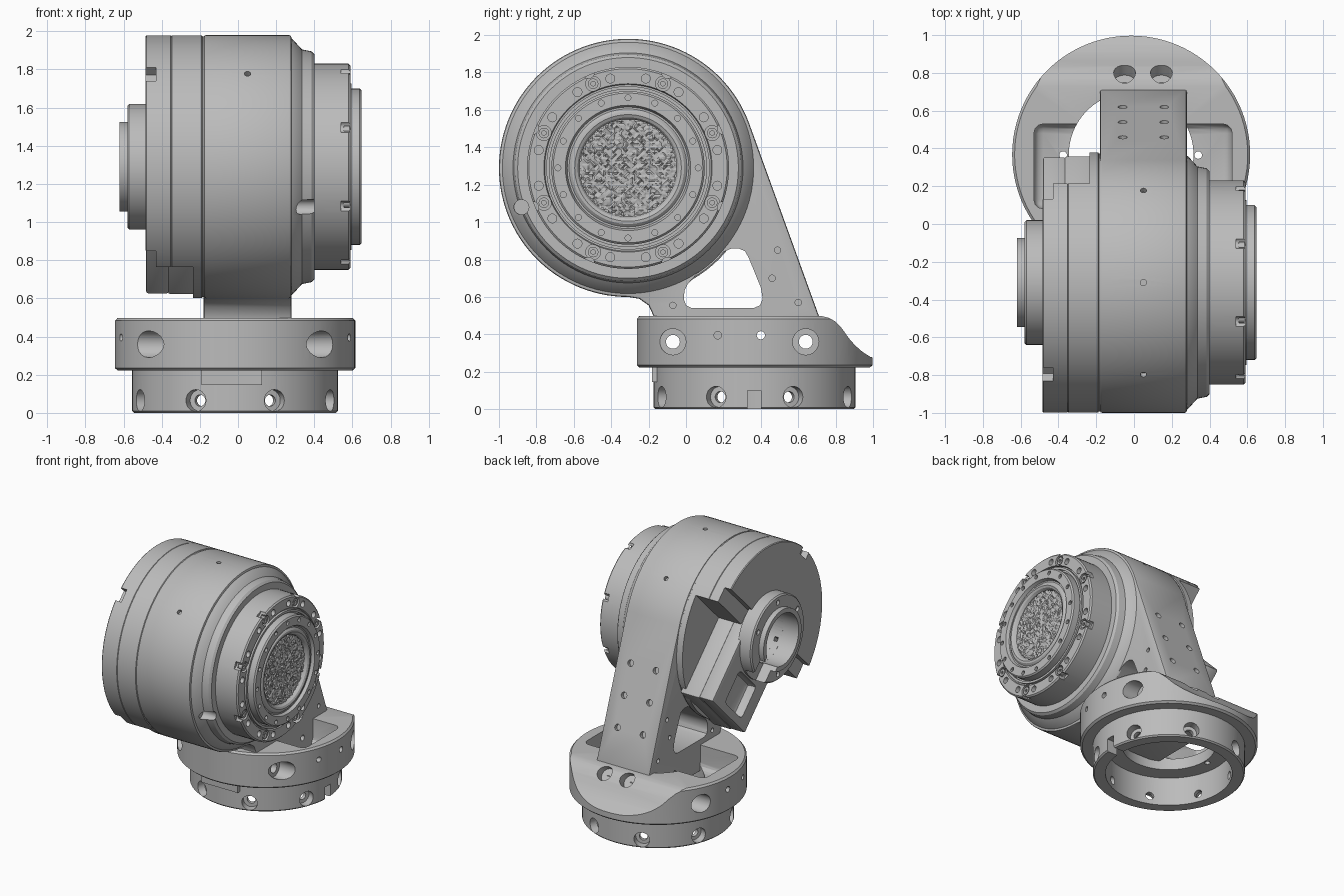
import bpy, bmesh, random
from math import sin, cos, pi, radians
from mathutils import Vector, Matrix

random.seed(4)
if "Cube" in bpy.data.objects:
    bpy.data.objects.remove(bpy.data.objects["Cube"])

grey = bpy.data.materials.new("machined_grey")
grey.use_nodes = True
COLOUR = (0.5, 0.5, 0.5, 1)
grey.diffuse_color = COLOUR
grey.node_tree.nodes["Principled BSDF"].inputs["Base Color"].default_value = COLOUR

AXIS = Vector((0, -0.31, 1.29))   # joint axis, runs along x
BASE = Vector((-0.015, 0.367, 0))  # base axis, runs along z
R = 0.69
X, Y, Z = Vector((1, 0, 0)), Vector((0, 1, 0)), Vector((0, 0, 1))


def finish(name, bm):
    bmesh.ops.remove_doubles(bm, verts=bm.verts, dist=1e-5)
    bmesh.ops.recalc_face_normals(bm, faces=bm.faces)
    mesh = bpy.data.meshes.new(name)
    bm.to_mesh(mesh)
    bm.free()
    mesh.materials.append(grey)
    obj = bpy.data.objects.new(name, mesh)
    bpy.context.collection.objects.link(obj)
    return obj


def lathe(name, profile, centre, axis, closed=False, steps=96):
    """Revolve (distance along axis, radius) points."""
    bm = bmesh.new()
    side = Z if axis == X else X
    vs = [bm.verts.new(centre + axis * a + side * r) for a, r in profile]
    es = [bm.edges.new(p) for p in zip(vs, vs[1:])]
    if closed:
        es.append(bm.edges.new((vs[-1], vs[0])))
    bmesh.ops.spin(bm, geom=vs + es, cent=centre, axis=axis, angle=2 * pi,
                   steps=steps, use_merge=True)
    return finish(name, bm)


def prism(name, outline, x0, x1):
    """Extrude a (y, z) outline along x."""
    bm = bmesh.new()
    face = bm.faces.new([bm.verts.new((x0, y, z)) for y, z in outline])
    out = bmesh.ops.extrude_face_region(bm, geom=[face])["geom"]
    bmesh.ops.translate(bm, vec=X * (x1 - x0),
                        verts=[v for v in out if isinstance(v, bmesh.types.BMVert)])
    return finish(name, bm)


def pegs(name, items, steps=20):
    """One mesh of cylinders: (start, direction, radius, length)."""
    bm = bmesh.new()
    for start, d, r, length in items:
        d = Vector(d).normalized()
        m = Matrix.Translation(Vector(start) + d * length / 2) @ d.to_track_quat('Z', 'Y').to_matrix().to_4x4()
        bmesh.ops.create_cone(bm, cap_ends=True, segments=steps, radius1=r,
                              radius2=r, depth=length, matrix=m)
    return finish(name, bm)


def box(name, lo, hi, frame=Matrix()):
    lo, hi = Vector(lo), Vector(hi)
    bm = bmesh.new()
    bmesh.ops.create_cube(bm, size=1, matrix=frame @ Matrix.Translation((lo + hi) / 2)
                          @ Matrix.Diagonal((*(hi - lo), 1)))
    return finish(name, bm)


def bevel(obj, width, segments=2):
    m = obj.modifiers.new("edge", 'BEVEL')
    m.width, m.segments, m.limit_method = width, segments, 'ANGLE'
    m.angle_limit = radians(40)
    return obj


def carve(obj, *cutters):
    """Subtract the cutters, apply everything and remove them."""
    for c in cutters:
        m = obj.modifiers.new("cut", 'BOOLEAN')
        m.object, m.operation, m.solver = c, 'DIFFERENCE', 'EXACT'
    bpy.context.view_layer.update()
    dg = bpy.context.evaluated_depsgraph_get()
    mesh = bpy.data.meshes.new_from_object(obj.evaluated_get(dg))
    obj.modifiers.clear()
    obj.data = mesh
    for c in cutters:
        bpy.data.objects.remove(c)
    return obj


def polar(r, deg, x):
    a = radians(deg)
    return AXIS + Vector((x, r * sin(a), r * cos(a)))


# Lower mounting ring with eight counterbored radial holes
ring = lathe("lower_ring", [(0, .45), (0, .53), (.01, .54), (.24, .54), (.24, .45)], BASE, Z, True)
spokes = [Vector((cos(a), sin(a), 0)) for a in (pi / 8 + k * pi / 4 for k in range(8))]
hole_at = BASE + Z * .065
carve(ring, pegs("c", [(hole_at + d * .3, d, .03, .4) for d in spokes]),
      pegs("c", [(hole_at + d * .48, d, .057, .2) for d in spokes]),
      box("c", (.4, .33, -.1), (.6, .4, .1)))
box("front_pad", (-.19, -.183, .145), (.125, -.1, .23))

# Upper base collar: pocketed top, sloped back, cross-drilled bolt holes
collar = lathe("base_collar", [(.222, .33), (.222, .615), (.235, .63), (.483, .63), (.497, .617), (.497, .33)],
               BASE, Z, True)
slope = [(.71, .6), (.72, .499), (.765, .488), (.8, .468), (.835, .43), (.87, .38), (.905, .34),
         (.945, .305), (.985, .28), (1.1, .25), (1.1, .6)]
cross_drill = [((-1, -.07, .36), X, .037, 2), ((-1, .64, .36), X, .037, 2), ((-1, .4, .395), X, .022, 2)]
bores = [((s * inner, y, .36), X * s, .07, .5) for y, inner in ((-.07, .36), (.64, .45)) for s in (-1, 1)]
pocket = bevel(box("c", (-.53, .08, .31), (.52, .53, .6)), .05, 3)
back_bolts = pegs("c", [((x, .75, .42), (0, .75, .66), .058, .4) for x in (-.05, .145)]
                  + [((x, .6, .4), Y, .025, .15) for x in (-.05, .145)])
carve(collar, prism("c", slope, -1, 1), pocket, pegs("c", cross_drill + [((-1, .17, .395), X, .02, 2)]),
      pegs("c", bores), back_bolts,
      pegs("c", [((x, .365, .35), -Z, .02, .2) for x in (-.375, .34)]))

# Arm: round housing flowing into a tapering leg with a triangular window
arc = [(AXIS.y + R * cos(a), AXIS.z + R * sin(a))
       for a in (radians(19.9 + k * 250.1 / 80) for k in range(81))]
leg = [(-.25, .59), (-.2, .555), (-.17, .49), (-.17, .32), (.04, .32), (.04, .29), (.68, .29), (.7, .32), (.71, .5)]
arm = bevel(prism("arm", arc + leg, -.18, .28), .012)
window = [(-.012, .59), (0, .555), (.03, .54), (.36, .54), (.395, .555), (.41, .59), (.4, .65), (.335, .81),
          (.315, .845), (.28, .86), (.24, .858), (.2, .84), (.1, .77), (.01, .67), (-.008, .635)]
back_normal = Vector((0, .94, .34))
arm_holes = [(Vector((x, y, 1.525 - (y - .34) * 2.77)) - back_normal * .03, back_normal, .024, .1)
             for x in (-.06, .16) for y in (.46, .54, .62)]
arm_holes += [((x, y, z), d, .017, .1) for x, d in ((.25, X), (-.15, -X))
              for y, z in ((.49, .85), (.46, .7), (.6, .57), (-.07, .555))]
arm_holes += [(polar(.66, a, .05), polar(1, a, 0) - AXIS, .017, .1) for a in (-45, 0, 45)]
carve(arm, prism("c", window, -.4, .5), pegs("c", arm_holes, 14), pegs("c", cross_drill))

# Shoulder and output flange on the left side
shoulder = lathe("output_housing", [(.27, 0), (.27, .675), (.285, .67), (.335, .615), (.385, .605),
                 (.4, .59), (.4, .54), (.58, .54), (.59, .53), (.59, .45), (.575, .445),
                 (.575, 0)], AXIS, X)
bolts = [22.5 + 45 * k for k in range(8)]
carve(shoulder, pegs("c", [(AXIS + Vector((.285, -.57, -.21)), X, .04, .2)]),
      pegs("c", [(polar(.487, a, .555), X, .04, .1) for a in bolts]),
      pegs("c", [(polar(.55, a, .54), X, .03, .1) for a in bolts]),
      pegs("c", [(polar(.487, 11.25 + 22.5 * k, .55), X, .024, .1) for k in range(16)], 14))
lathe("flange_inner_rim", [(.57, .437), (.595, .437), (.595, .42), (.57, .42)], AXIS, X, True)
heads = pegs("flange_bolt_heads", [(polar(.487, a, .55), X, .028, .035) for a in bolts])
carve(heads, pegs("c", [(polar(.487, a, .57), X, .013, .05) for a in bolts], 6))
rim = lathe("output_ring", [(.56, .41), (.638, .41), (.648, .4), (.648, .335), (.625, .325), (.625, .315),
            (.638, .3), (.64, .285), (.632, .27), (.615, .26), (.56, .26)], AXIS, X, True)
carve(rim, pegs("c", [(polar(.375, 22.5 * k, .62), X, .016, .1) for k in range(16)], 12))

# Rough textured disc inside the output ring
bm = bmesh.new()
bmesh.ops.create_grid(bm, x_segments=44, y_segments=44, size=.262,
                      matrix=Matrix.Translation(AXIS + X * .61) @ Matrix.Rotation(pi / 2, 4, 'Y'))
bmesh.ops.delete(bm, geom=[v for v in bm.verts if (v.co - AXIS - X * .61).length > .265], context='VERTS')
for v in bm.verts:
    v.co.x += random.uniform(-.005, .005)
bmesh.ops.triangulate(bm, faces=bm.faces)
disc = finish("rough_disc", bm)

# Right-hand cover: its lower back half is cut away for the electronics
frame = Matrix.Translation(AXIS) @ Matrix.Rotation(-pi / 4, 4, 'X')  # y outward, z along the cut
cover = lathe("side_cover", [(-.485, 0), (-.485, .684), (-.479, .689), (-.353, .689), (-.35, .685),
              (-.347, .689), (-.19, .689), (-.186, .683), (-.17, .683), (-.17, 0)], AXIS, X)
carve(cover, box("c", (-.7, .055, -1), (-.235, 1, 1), frame), box("c", (-.7, -.06, -1), (-.43, 1, 1), frame),
      box("c", (-.6, -.8, -.05), (-.43, -.63, .05), frame),
      pegs("c", [(AXIS - X * .3, -X, .2, .4)], 48))
hub = lathe("hub_ring", [(-.46, .33), (-.57, .33), (-.58, .32), (-.58, .235), (-.62, .235), (-.62, .2),
            (-.46, .2)], AXIS, X, True)
carve(hub, pegs("c", [(polar(.28, 60 * k, -.56), -X, .02, .1) for k in range(6)], 12),
      box("c", (-.7, .1, -.09), (-.5, .5, .09), frame))

# Electronics housing set in the cut-away, reaching out towards the leg
lower = bevel(box("electronics_base", (-.368, -.03, -.285), (-.2, .665, .285), frame), .012)
upper = bevel(box("electronics_lid", (-.482, -.03, -.285), (-.362, .66, .285), frame), .012)
slot = bevel(box("c", (-.6, .34, -.16), (-.41, .6, .13), frame), .03)
carve(lower)
carve(upper, slot, pegs("c", [(AXIS - X * .3, -X, .2, .4)], 40))

for obj in bpy.context.collection.objects:
    if obj.type == 'MESH' and obj.data.materials and obj.data.materials[0] == grey and obj != disc:
        bpy.ops.object.select_all(action='DESELECT')
        obj.select_set(True)
        bpy.context.view_layer.objects.active = obj
        bpy.ops.object.shade_smooth_by_angle(angle=radians(30))
